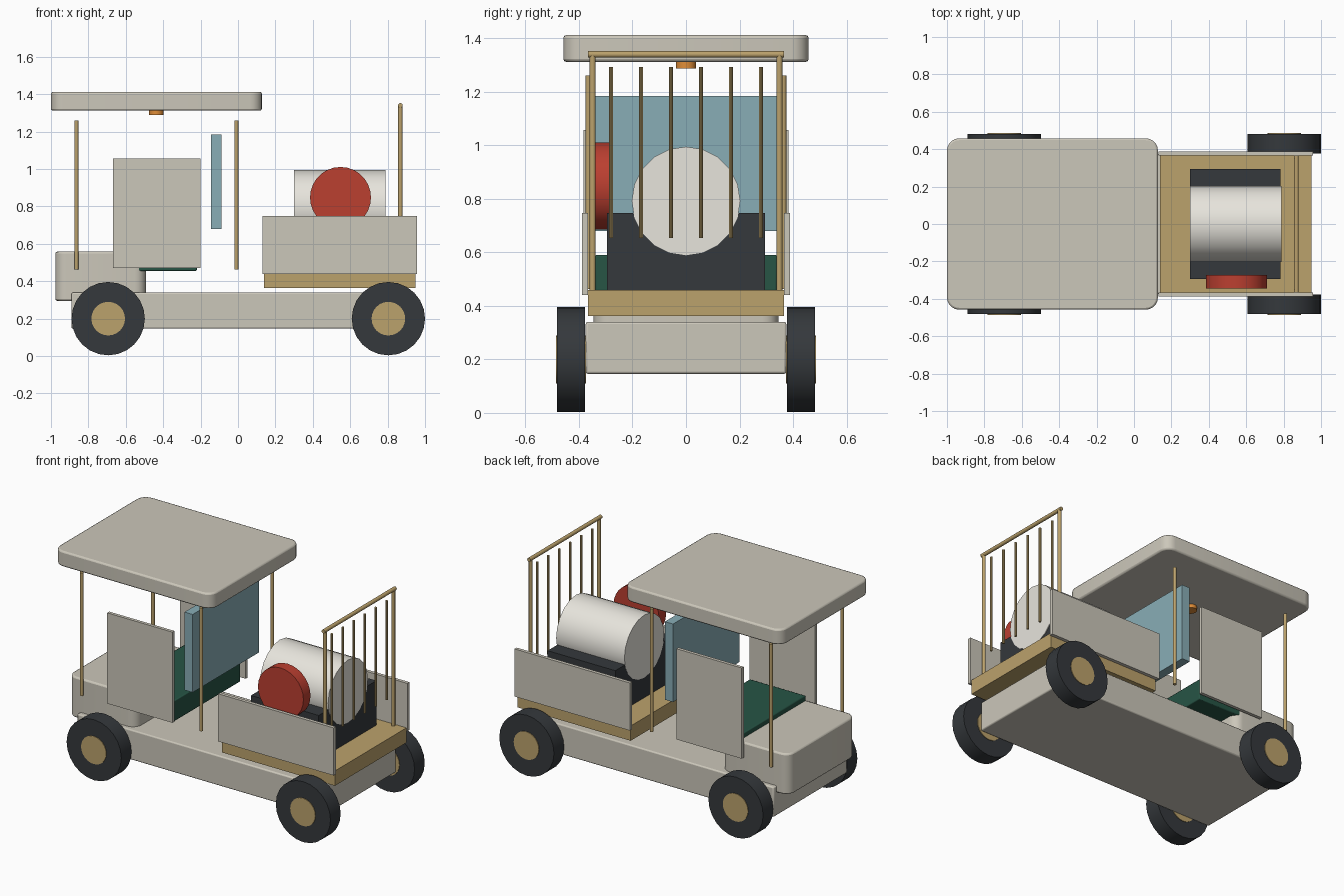
import bpy, bmesh, math
from mathutils import Matrix

if "Cube" in bpy.data.objects:
    bpy.data.objects.remove(bpy.data.objects["Cube"])

def mat(name, rgb):
    m = bpy.data.materials.new(name)
    m.diffuse_color = (*rgb, 1)
    m.use_nodes = True
    m.node_tree.nodes["Principled BSDF"].inputs["Base Color"].default_value = m.diffuse_color
    return m

STONE = mat("stone_paint", (0.60, 0.57, 0.49))
WHITE = mat("white_metal", (0.80, 0.78, 0.72))
BRASS = mat("brass", (0.50, 0.36, 0.15))
DARK = mat("dark_rubber", (0.035, 0.04, 0.045))
RED = mat("red_paint", (0.50, 0.05, 0.03))
BLUE = mat("blue_panel", (0.25, 0.42, 0.47))
GREEN = mat("green_seat", (0.02, 0.09, 0.06))
AMBER = mat("amber_lamp", (0.75, 0.27, 0.04))

def finish(name, bm, material):
    me = bpy.data.meshes.new(name)
    bm.to_mesh(me)
    bm.free()
    me.materials.append(material)
    ob = bpy.data.objects.new(name, me)
    bpy.context.collection.objects.link(ob)
    return ob

def box(name, x, y, z, material, corner=0, edge=0):
    """Box from (min, max) ranges; corner rounds upright edges, edge softens the rest."""
    bm = bmesh.new()
    bmesh.ops.create_cube(bm, size=1)
    for v in bm.verts:
        v.co = [r[0] + (c + 0.5) * (r[1] - r[0]) for c, r in zip(v.co, (x, y, z))]
    if corner:
        upright = [e for e in bm.edges if abs(e.verts[0].co.z - e.verts[1].co.z) > 1e-4]
        bmesh.ops.bevel(bm, geom=upright, offset=corner, segments=5, profile=0.5, affect='EDGES')
    ob = finish(name, bm, material)
    if edge:
        b = ob.modifiers.new("soft_edges", 'BEVEL')
        b.width, b.segments, b.limit_method, b.angle_limit = edge, 2, 'ANGLE', math.radians(40)
    if corner or edge:
        smooth(ob)
    return ob

def smooth(ob):
    bpy.ops.object.select_all(action='DESELECT')
    ob.select_set(True)
    bpy.context.view_layer.objects.active = ob
    bpy.ops.object.shade_smooth_by_angle(angle=math.radians(35))

def rod(name, center, radius, length, axis, material, sides=24):
    """Capped cylinder along the given axis."""
    bm = bmesh.new()
    bmesh.ops.create_cone(bm, cap_ends=True, segments=sides, radius1=radius, radius2=radius, depth=length)
    rot = {'X': Matrix.Rotation(math.pi / 2, 4, 'Y'),
           'Y': Matrix.Rotation(math.pi / 2, 4, 'X'),
           'Z': Matrix.Identity(4)}[axis]
    bmesh.ops.transform(bm, matrix=Matrix.Translation(center) @ rot, verts=bm.verts)
    ob = finish(name, bm, material)
    smooth(ob)
    return ob

# Body: chassis, nose and roof
box("chassis", (-0.89, 0.87), (-0.375, 0.375), (0.146, 0.34), STONE, edge=0.008)
box("nose", (-0.977, -0.492), (-0.345, 0.345), (0.295, 0.558), STONE, corner=0.06, edge=0.01)
box("roof", (-1.0, 0.128), (-0.458, 0.458), (1.312, 1.412), STONE, corner=0.065, edge=0.01)
rod("roof_lamp", (-0.437, 0, 1.305), 0.038, 0.034, 'Z', AMBER)

# Cabin: seat and back panel
box("seat", (-0.62, -0.22), (-0.34, 0.34), (0.455, 0.59), GREEN, edge=0.006)
box("cabin_back", (-0.145, -0.087), (-0.34, 0.34), (0.68, 1.185), BLUE)

# Load bed with drum on its cradle
box("load_bed", (0.14, 0.95), (-0.366, 0.366), (0.363, 0.459), BRASS)
box("cradle", (0.30, 0.784), (-0.295, 0.295), (0.459, 0.747), DARK)
rod("drum", (0.5435, 0, 0.792), 0.203, 0.489, 'X', WHITE, 20)
rod("hose_reel", (0.548, -0.31, 0.848), 0.163, 0.072, 'Y', RED, 28)

# Parts repeated on both sides
for s, side in ((-1, "front"), (1, "back")):
    box(f"door_{side}", (-0.668, -0.2), sorted((s * 0.363, s * 0.384)), (0.47, 1.057), STONE)
    box(f"bed_side_{side}", (0.13, 0.957), sorted((s * 0.366, s * 0.388)), (0.44, 0.748), STONE)
    for x, end in ((-0.694, "left"), (0.804, "right")):
        rod(f"wheel_{side}_{end}", (x, s * 0.43, 0.2), 0.196, 0.104, 'Y', DARK)
        rod(f"hub_{side}_{end}", (x, s * 0.43, 0.2), 0.09, 0.112, 'Y', BRASS)
    for x, end in ((-0.864, "left"), (-0.009, "right")):
        rod(f"roof_post_{side}_{end}", (x, s * 0.364, 0.862), 0.011, 0.797, 'Z', BRASS, 12)
    rod(f"rack_post_{side}", (0.868, s * 0.349, 0.9), 0.0115, 0.89, 'Z', BRASS, 12)

# Rear rack rail and bars
rod("rack_rail", (0.868, 0, 1.34), 0.0125, 0.734, 'Y', BRASS, 12)
for i in range(6):
    rod(f"rack_bar_{i}", (0.868, -0.28 + i * 0.112, 0.973), 0.008, 0.64, 'Z', BRASS, 10)
